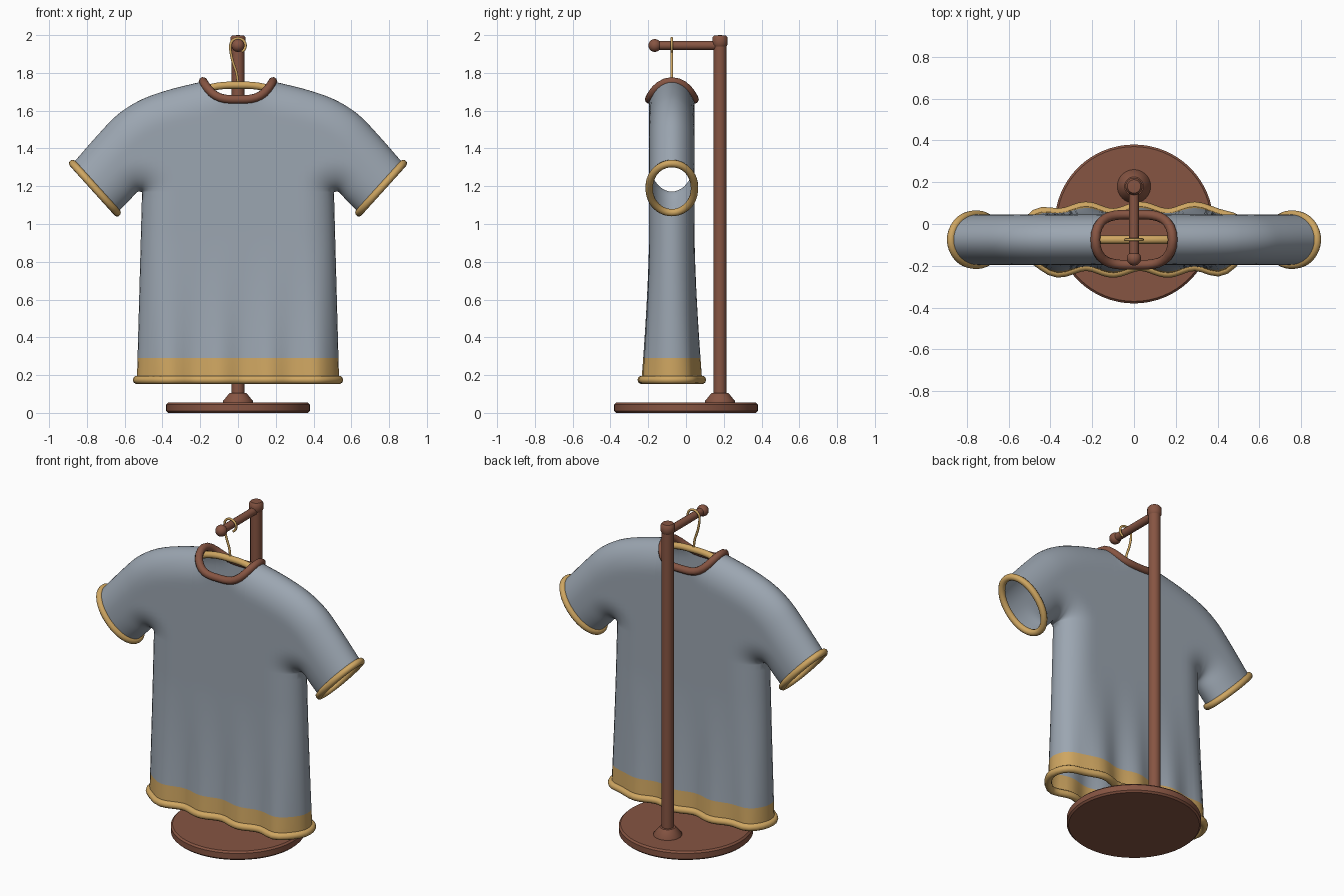
import bpy, bmesh, math
from mathutils import Vector

if "Cube" in bpy.data.objects:
    bpy.data.objects.remove(bpy.data.objects["Cube"])


def material(name, rgb):
    m = bpy.data.materials.new(name)
    m.use_nodes = True
    m.diffuse_color = (*rgb, 1)
    m.node_tree.nodes["Principled BSDF"].inputs["Base Color"].default_value = (*rgb, 1)
    return m


CLOTH = material("blue grey cloth", (0.33, 0.38, 0.44))
GOLD = material("gold trim", (0.62, 0.38, 0.12))
WOOD = material("brown wood", (0.24, 0.09, 0.055))

MID_Y = -0.075      # centre plane of the garment
HEM_Z, STRIPE_Z, PIT_Z = 0.175, 0.29, 1.17
PIT_X, HEM_X, NECK_X = 0.508, 0.535, 0.185


# ---------- helpers ----------
def smooth(points, steps=10):
    """Catmull-Rom curve through the points."""
    p = [Vector(q) for q in points]
    p = [2 * p[0] - p[1]] + p + [2 * p[-1] - p[-2]]
    out = []
    for a, b, c, d in zip(p, p[1:], p[2:], p[3:]):
        for i in range(steps):
            t = i / steps
            out.append(0.5 * (2 * b + (c - a) * t + (2 * a - 5 * b + 4 * c - d) * t**2
                              + (3 * b - a - 3 * c + d) * t**3))
    return out + [p[-2]]


def along(curve, t):
    f = t * (len(curve) - 1)
    i = min(int(f), len(curve) - 2)
    return curve[i].lerp(curve[i + 1], f - i)


def ease(n):
    """0..1 values gathered at both ends."""
    return [(1 - math.cos(math.pi * i / n)) / 2 for i in range(n + 1)]


def activate(obj):
    bpy.ops.object.select_all(action="DESELECT")
    obj.select_set(True)
    bpy.context.view_layer.objects.active = obj


def finish(obj, angle=40):
    activate(obj)
    bpy.ops.object.shade_smooth_by_angle(angle=math.radians(angle))
    return obj


def tube(name, points, radius, mat, closed=False):
    curve = bpy.data.curves.new(name, "CURVE")
    curve.dimensions = "3D"
    curve.bevel_depth, curve.bevel_resolution = radius, 3
    curve.use_fill_caps = True
    spline = curve.splines.new("POLY")
    spline.points.add(len(points) - 1)
    for sp, q in zip(spline.points, points):
        sp.co = (*q, 1)
    spline.use_cyclic_u = closed
    curve.materials.append(mat)
    obj = bpy.data.objects.new(name, curve)
    bpy.context.collection.objects.link(obj)
    activate(obj)
    bpy.ops.object.convert(target="MESH")
    return finish(bpy.context.object, 60)


def lathe(name, profile, y, mat, sides=48):
    """Turn an (r, z) profile about a vertical axis."""
    bm = bmesh.new()
    vs = [bm.verts.new((r, y, z)) for r, z in profile]
    es = [bm.edges.new(e) for e in zip(vs, vs[1:])]
    bmesh.ops.spin(bm, geom=vs + es, cent=(0, y, 0), axis=(0, 0, 1),
                   angle=math.tau, steps=sides)
    bmesh.ops.remove_doubles(bm, verts=bm.verts, dist=1e-5)
    bmesh.ops.recalc_face_normals(bm, faces=bm.faces)
    mesh = bpy.data.meshes.new(name)
    bm.to_mesh(mesh)
    bm.free()
    mesh.materials.append(mat)
    obj = bpy.data.objects.new(name, mesh)
    bpy.context.collection.objects.link(obj)
    return finish(obj)


# ---------- garment outline (one half, x and z) ----------
shoulder = smooth([(0.875, 1.32), (0.73, 1.485), (0.63, 1.585), (PIT_X, 1.66),
                   (0.36, 1.712), (NECK_X, 1.755)])
sleeve_top = shoulder[:31]
underarm = smooth([(0.64, 1.06), (0.575, 1.125), (0.535, 1.168), (PIT_X, PIT_Z)])
side_seam = [Vector((PIT_X, PIT_Z)), Vector((HEM_X, HEM_Z))]


def edge_distance(p):
    best = 9.0
    for line in (shoulder, underarm, side_seam):
        for a, b in zip(line, line[1:]):
            ab = b - a
            t = max(0, min(1, (p - a).dot(ab) / ab.length_squared))
            best = min(best, (p - a - ab * t).length)
    return best


def place(p, face, hand):
    """Puff a flat outline point out to the front (-1) or back (+1) panel."""
    x, z = hand * p.x, p.y
    d = min(1, edge_distance(p) / 0.17)
    puff = math.sqrt(max(0, 1 - (1 - d) ** 2))
    drape = max(0, min(1, (0.95 - z) / 0.77)) ** 1.5
    crest = -0.1 if face < 0 else 0.03
    wave = 0.016 * math.cos(math.tau * (x - crest) / 0.26) * drape
    return Vector((x, MID_Y + face * puff * (0.12 + 0.024 * drape + wave), z))


def top_z(x):
    if x < NECK_X:
        return 1.66 + 0.095 * (x / NECK_X) ** 3.5
    for a, b in zip(shoulder, shoulder[1:]):
        if b.x <= x <= a.x:
            return a.y + (b.y - a.y) * (a.x - x) / (a.x - b.x)
    return shoulder[-1].y


# columns run from the cuff to the centre line
columns = [(along(sleeve_top, i / 14), along(underarm, i / 14)) for i in range(14)]
torso_x = [PIT_X + (NECK_X - PIT_X) * t for t in ease(14)]
torso_x += [NECK_X * (1 - t) for t in ease(12)[1:]]
columns += [(Vector((x, top_z(x))), Vector((x, PIT_Z))) for x in torso_x]
upper = [[low.lerp(top, t) for t in ease(26)] for top, low in columns]

rows = [PIT_Z + (STRIPE_Z - PIT_Z) * i / 22 for i in range(23)]
rows += [STRIPE_Z + (HEM_Z - STRIPE_Z) * i / 4 for i in range(1, 5)]
lower = []
for x in torso_x:
    grow = HEM_X / PIT_X - 1
    lower.append([Vector((x * (1 + grow * (PIT_Z - z) / (PIT_Z - HEM_Z)), z)) for z in rows])

# ---------- shirt ----------
bm = bmesh.new()
for hand in (-1, 1):
    for face in (-1, 1):
        for grid in (upper, lower):
            vs = [[bm.verts.new(place(p, face, hand)) for p in col] for col in grid]
            for a, b in zip(vs, vs[1:]):
                for i in range(len(a) - 1):
                    f = bm.faces.new((a[i], a[i + 1], b[i + 1], b[i]))
                    f.material_index = int(f.calc_center_median().z < STRIPE_Z)
bmesh.ops.remove_doubles(bm, verts=bm.verts, dist=5e-4)
bmesh.ops.recalc_face_normals(bm, faces=bm.faces)
mesh = bpy.data.meshes.new("shirt")
bm.to_mesh(mesh)
bm.free()
mesh.materials.append(CLOTH)
mesh.materials.append(GOLD)
shirt = bpy.data.objects.new("shirt", mesh)
bpy.context.collection.objects.link(shirt)
finish(shirt, 80)


# ---------- rolled trims ----------
def around(points):
    """Closed loop over both halves and both panels from seam to centre."""
    loop = []
    for face, hand in ((-1, 1), (-1, -1), (1, -1), (1, 1)):
        part = [place(p, face, hand) for p in points]
        loop += part[:-1] if hand * face < 0 else part[:0:-1]
    return loop


tube("hem_trim", around([col[-1] for col in lower]), 0.022, GOLD, True)
tube("collar_trim", around([c[0] for c in columns if c[0].x <= NECK_X + 1e-4]),
     0.023, WOOD, True)
for hand, label in ((1, "left"), (-1, "right")):
    cuff = [place(p, -1, hand) for p in upper[0]]
    cuff += [place(p, 1, hand) for p in upper[0][-2:0:-1]]
    tube(label + "_cuff_trim", cuff, 0.02, GOLD, True)

# ---------- hanger ----------
bar = smooth([(-0.42, 1.61), (-0.17, 1.715), (0, 1.735), (0.17, 1.715), (0.42, 1.61)])
tube("hanger_bar", [(p.x, MID_Y, p.y) for p in bar], 0.02, GOLD)
hook = [(0, 1.74), (-0.008, 1.8), (-0.028, 1.86), (-0.04, 1.92)]
hook += [(0.04 * math.cos(a), 1.945 + 0.038 * math.sin(a))
         for a in (math.radians(d) for d in range(170, -61, -23))]
tube("hanger_hook", [(p.x, MID_Y, p.y) for p in smooth(hook, 5)], 0.007, GOLD)

# ---------- stand ----------
POST_Y = 0.18
lathe("base", [(0, 0), (0.37, 0), (0.38, 0.01), (0.38, 0.045), (0.37, 0.055), (0, 0.055)],
      0, WOOD, 64)
lathe("post_foot", [(0, 0.05), (0.08, 0.05), (0.08, 0.062), (0.045, 0.105), (0, 0.11)],
      POST_Y, WOOD)
lathe("post", [(0, 0.06), (0.034, 0.06), (0.034, 1.96), (0, 1.96)], POST_Y, WOOD, 32)
lathe("post_cap", [(0, 1.94), (0.034, 1.94), (0.041, 1.952), (0.041, 1.985),
                   (0.032, 1.998), (0, 2.0)], POST_Y, WOOD, 32)
tube("arm", [(0, POST_Y, 1.945), (0, -0.165, 1.945)], 0.024, WOOD)
bpy.ops.mesh.primitive_uv_sphere_add(segments=24, ring_count=16, radius=0.034,
                                     location=(0, -0.165, 1.945))
ball = bpy.context.object
ball.name = "arm_ball"
ball.data.materials.append(WOOD)
finish(ball, 60)
